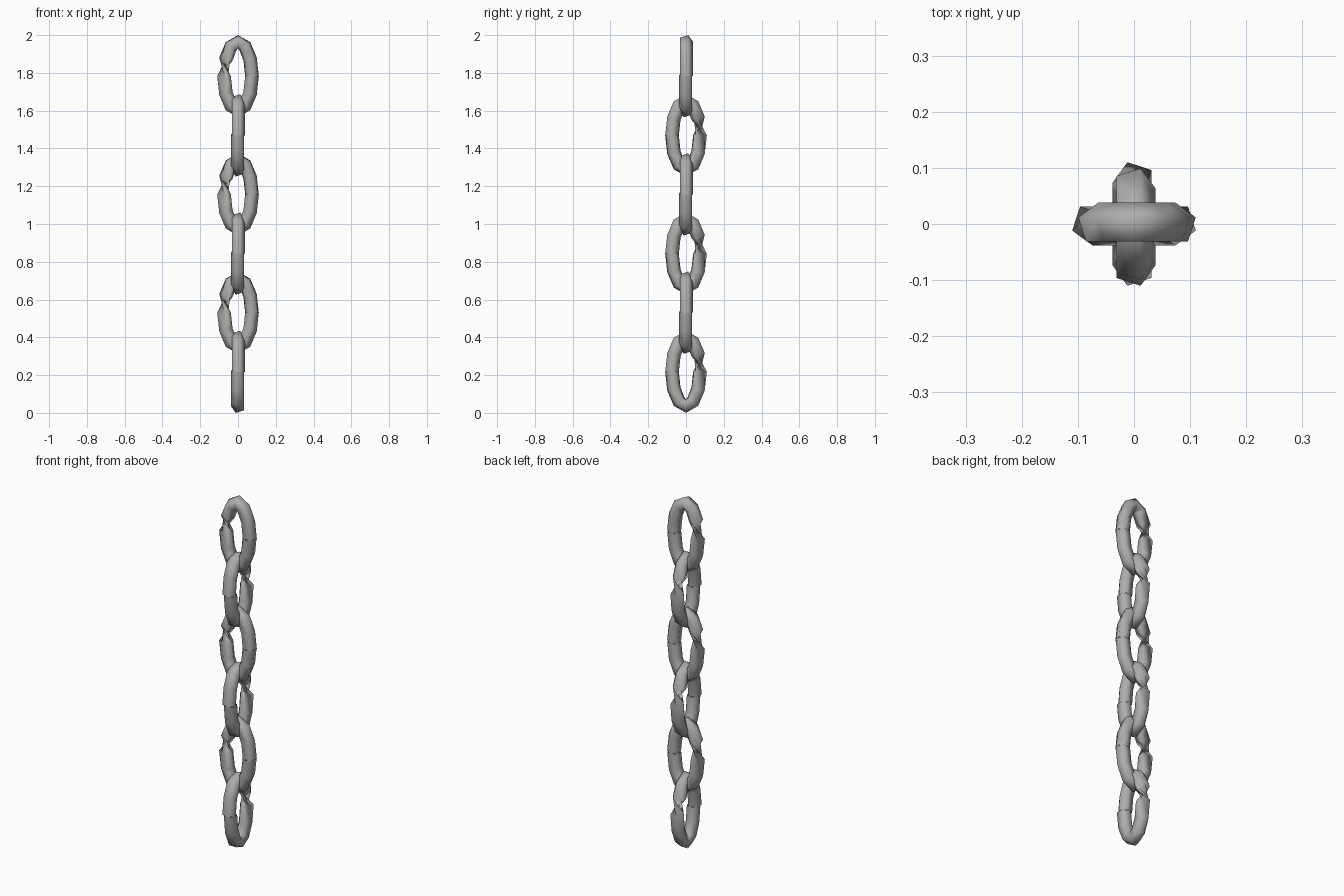
import bpy, bmesh, math
from mathutils import Vector

if "Cube" in bpy.data.objects:
    bpy.data.objects.remove(bpy.data.objects["Cube"])

LINKS = 6
HEIGHT = 0.435                      # outer height of one link
TUBE = 0.038                        # radius of the five-sided tube
A, B = 0.074, HEIGHT / 2 - 0.0361   # half axes of the link's centre line
STEPS, SIDES = 12, 5
PITCH = (2.0 - HEIGHT) / (LINKS - 1)

metal = bpy.data.materials.new("grey_metal")
metal.diffuse_color = (0.42, 0.42, 0.42, 1)
metal.use_nodes = True
metal.node_tree.nodes["Principled BSDF"].inputs["Base Color"].default_value = metal.diffuse_color


def centre(i):
    t = 2 * math.pi * i / STEPS
    return Vector((A * math.cos(t), 0, B * math.sin(t)))


def link_mesh():
    bm = bmesh.new()
    rings = []
    for i in range(STEPS + 1):
        # section follows the bend; it flips over on the lower half,
        # which leaves a seam on one side and a twisted pinch on the other
        d1 = (centre(i) - centre(i - 1)).normalized()
        d2 = (centre(i + 1) - centre(i)).normalized()
        tangent = (d1 + d2).normalized()
        out = Vector((tangent.z, 0, -tangent.x))
        flip = 1 if i < STEPS // 2 else -1
        ring = []
        for k in range(SIDES):
            a = 2 * math.pi * k / SIDES
            offset = out * math.sin(a) + Vector((0, math.cos(a), 0))
            ring.append(bm.verts.new(centre(i) + offset * TUBE * flip))
        rings.append(ring)
    for r, s in zip(rings, rings[1:]):
        for k in range(SIDES):
            n = (k + 1) % SIDES
            bm.faces.new((r[k], r[n], s[n], s[k]))
    bmesh.ops.recalc_face_normals(bm, faces=bm.faces)
    for f in bm.faces:
        f.smooth = True
    mesh = bpy.data.meshes.new("chain_link")
    bm.to_mesh(mesh)
    bm.free()
    mesh.materials.append(metal)
    return mesh


# Chain: every second link is turned a quarter
mesh = link_mesh()
for n in range(LINKS):
    link = bpy.data.objects.new(f"chain_link_{n + 1}", mesh)
    link.location.z = HEIGHT / 2 + n * PITCH
    link.rotation_euler.z = -math.pi / 2 if n % 2 == 0 else 0
    bpy.context.collection.objects.link(link)
